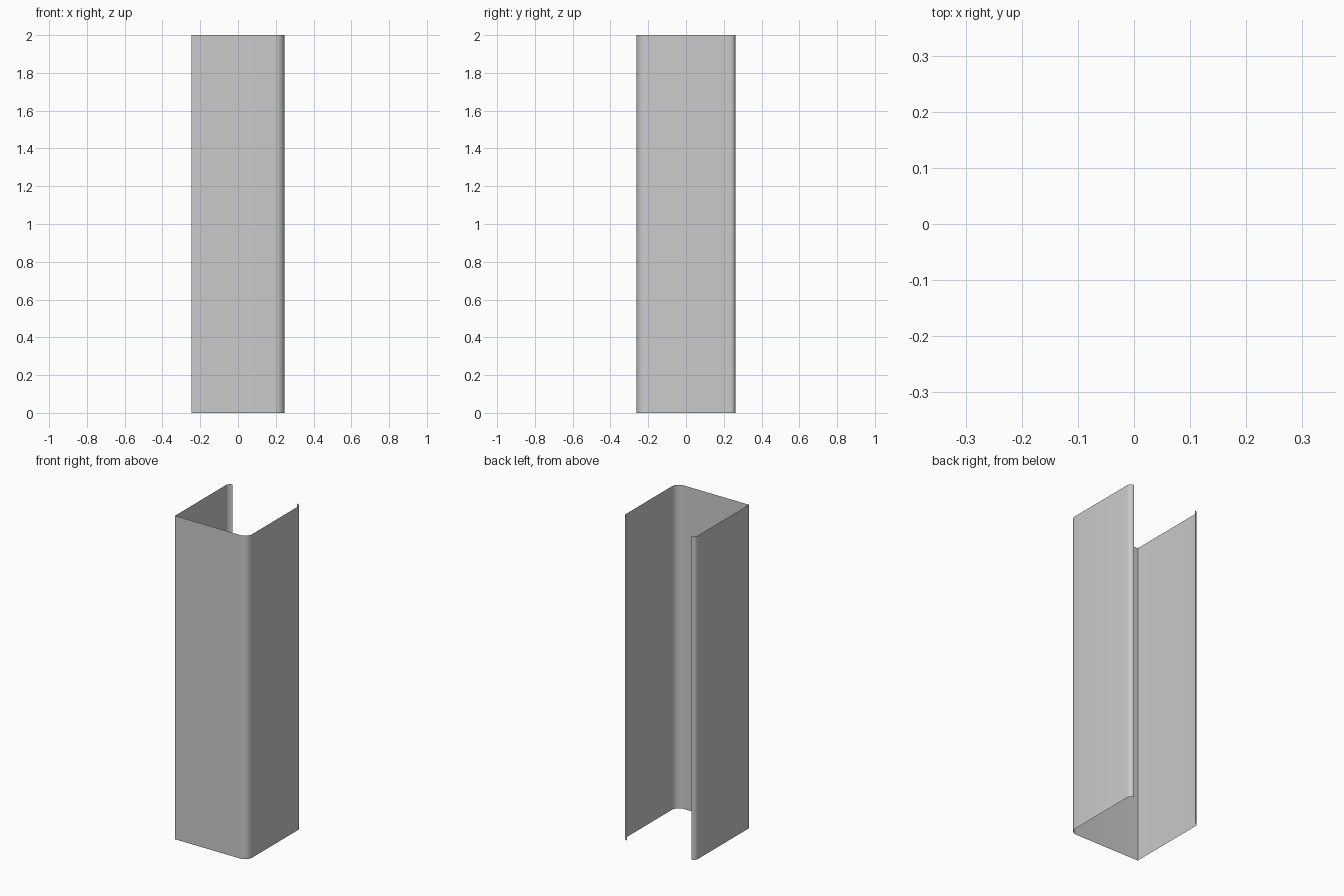
import bpy, bmesh
from math import cos, sin, radians

if "Cube" in bpy.data.objects:
    bpy.data.objects.remove(bpy.data.objects["Cube"])

W, D, H = 0.247, 0.262, 2.0   # half width, half depth, height
R_CORNER, R_LIP = 0.05, 0.026


def arc(cx, cy, r, start, end, n=8):
    """Points along an arc, angles in degrees."""
    return [(cx + r * cos(radians(start + (end - start) * i / n)),
             cy + r * sin(radians(start + (end - start) * i / n)))
            for i in range(n + 1)]


# Open cross-section: lip, left wall, sharp corner, front, round corner, right wall, lip
profile = arc(-W + R_LIP, D - R_LIP, R_LIP, 90, 180)
profile.append((-W, -D))
profile += arc(W - R_CORNER, -D + R_CORNER, R_CORNER, -90, 0)
profile += arc(W - R_LIP, D - R_LIP, R_LIP, 0, 90)

# Extrude the profile upward into a thin sheet
bm = bmesh.new()
verts = [bm.verts.new((x, y, 0)) for x, y in profile]
edges = [bm.edges.new(pair) for pair in zip(verts, verts[1:])]
new = bmesh.ops.extrude_edge_only(bm, edges=edges)["geom"]
bmesh.ops.translate(bm, vec=(0, 0, H),
                    verts=[g for g in new if isinstance(g, bmesh.types.BMVert)])

# Face normals outward
bm.normal_update()
for f in bm.faces:
    c = f.calc_center_median()
    if f.normal.x * c.x + f.normal.y * c.y < 0:
        f.normal_flip()

mesh = bpy.data.meshes.new("channel_panel")
bm.to_mesh(mesh)
bm.free()
panel = bpy.data.objects.new("channel_panel", mesh)
bpy.context.collection.objects.link(panel)

# Smooth bends, sharp front-left corner
bpy.context.view_layer.objects.active = panel
panel.select_set(True)
bpy.ops.object.shade_smooth_by_angle(angle=radians(30))
